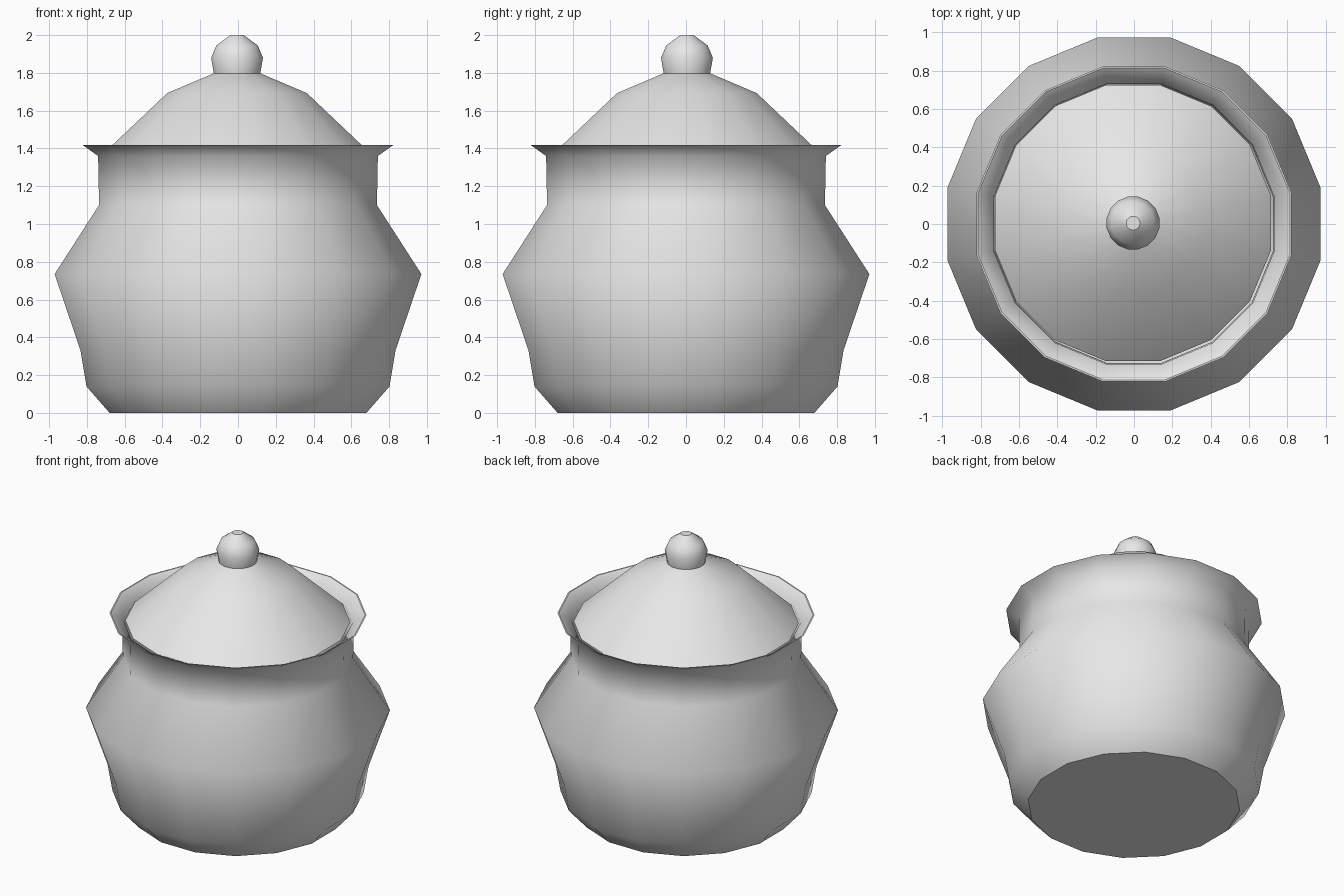
import bpy, bmesh, math

if "Cube" in bpy.data.objects:
    bpy.data.objects.remove(bpy.data.objects["Cube"])

SIDES = 16

clay = bpy.data.materials.new("pale grey")
clay.diffuse_color = (0.8, 0.8, 0.8, 1.0)
clay.use_nodes = True
clay.node_tree.nodes["Principled BSDF"].inputs["Base Color"].default_value = clay.diffuse_color


def lathe(name, profile, centre=(0, 0), cap_start=False, cap_end=False):
    """Revolve (radius, z) points, listed from the outside bottom upwards."""
    bm = bmesh.new()
    rings = []
    for r, z in profile:
        ring = []
        for i in range(SIDES):
            a = 2 * math.pi * (i + 0.5) / SIDES
            ring.append(bm.verts.new((centre[0] + r * math.cos(a),
                                      centre[1] + r * math.sin(a), z)))
        rings.append(ring)
    for low, high in zip(rings, rings[1:]):
        for i in range(SIDES):
            j = (i + 1) % SIDES
            bm.faces.new((low[i], low[j], high[j], high[i])).smooth = True
    # caps stay flat with a crisp edge
    caps = []
    if cap_start:
        caps.append(bm.faces.new(rings[0][::-1]))
    if cap_end:
        caps.append(bm.faces.new(rings[-1]))
    edges = {e for f in caps for e in f.edges}
    for e in edges:
        e.smooth = False
    mesh = bpy.data.meshes.new(name)
    bm.to_mesh(mesh)
    bm.free()
    mesh.materials.append(clay)
    obj = bpy.data.objects.new(name, mesh)
    bpy.context.collection.objects.link(obj)
    return obj


# Pot body: base, belly, neck and flared lip
lathe("pot_body", [(0.693, 0.0), (0.818, 0.14), (0.85, 0.33), (0.99, 0.735),
                   (0.75, 1.10), (0.755, 1.36), (0.837, 1.417)], cap_start=True)

# Thin inner wall, from the lip down to the inside floor
lathe("pot_lip", [(0.837, 1.417), (0.828, 1.417)])
lathe("pot_inner_wall", [(0.828, 1.417), (0.744, 1.357), (0.738, 1.10),
                         (0.97, 0.735), (0.83, 0.33), (0.79, 0.14),
                         (0.67, 0.02)], cap_end=True)

# Lid, sitting very slightly off centre
OFFSET = (-0.005, 0.005)
lathe("lid", [(0.733, 1.362), (0.377, 1.693), (0.127, 1.797)], OFFSET,
      cap_start=True, cap_end=True)

# Knob on the lid
lathe("lid_knob", [(0.125, 1.795), (0.14, 1.88), (0.112, 1.945), (0.036, 2.0)],
      OFFSET, cap_end=True)
